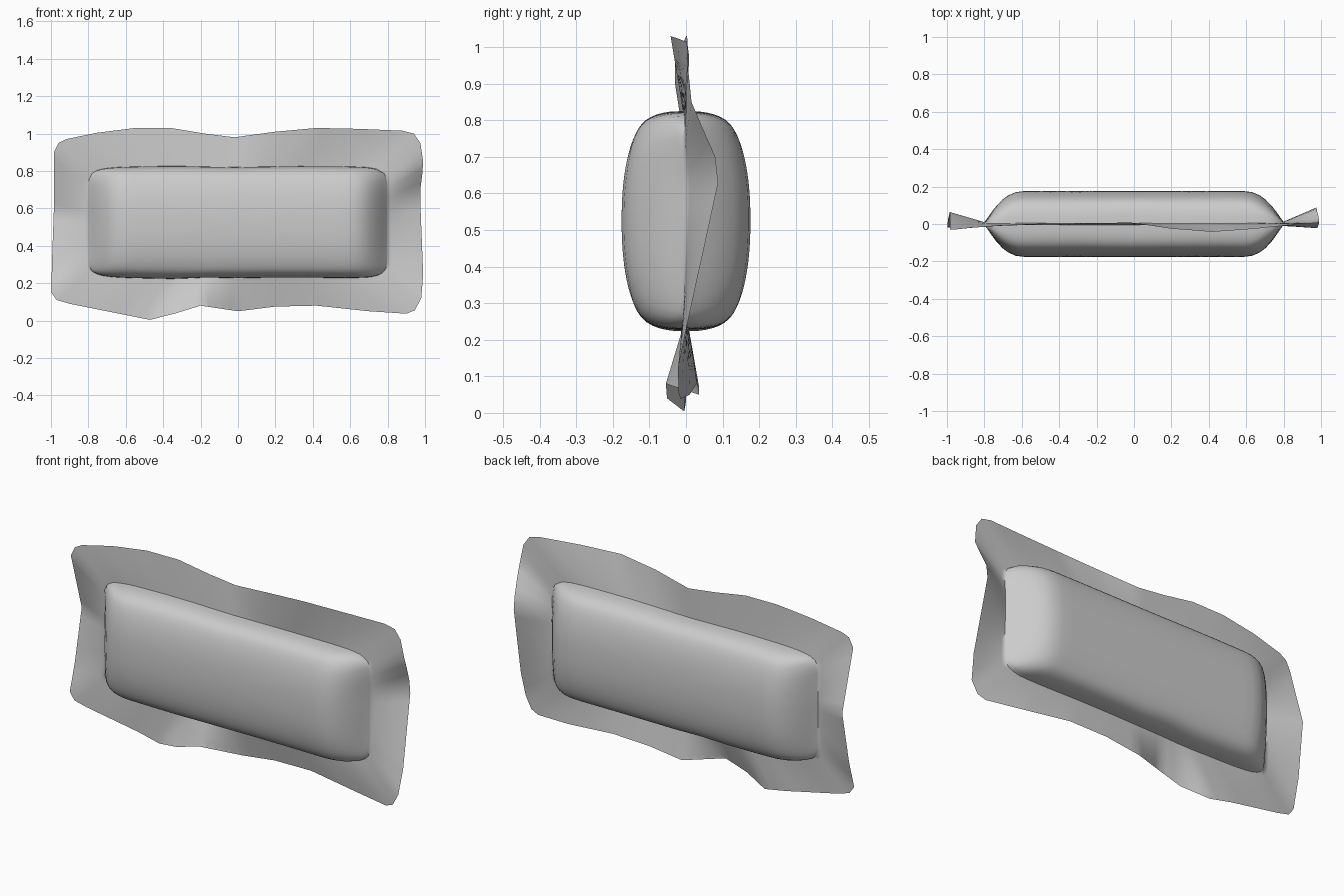
import bpy, bmesh, math

if "Cube" in bpy.data.objects:
    bpy.data.objects.remove(bpy.data.objects["Cube"])

MID = 0.525          # height of the pouch centre
HX, HZ = 0.80, 0.298  # half size of the padded area
DEPTH = 0.176        # half thickness of the padding

# Wavy outer edge of the flange, clockwise from top left: x, z, y
EDGE = [
    (-.985, .90, -.03), (-.96, .95, -.03), (-.92, .97, -.025), (-.75, 1.005, -.01),
    (-.55, 1.03, 0), (-.36, 1.03, .003), (-.18, 1.0, .005), (-.02, .98, .008),
    (.2, 1.01, -.025), (.42, 1.03, -.042), (.65, 1.025, -.025), (.88, 1.015, 0),
    (.94, 1.0, .004), (.975, .95, .005), (.99, .85, .015), (.985, .78, .045),
    (.975, .70, .08), (.975, .63, .088), (.98, .5, .06), (.99, .25, .005),
    (.98, .12, -.022), (.945, .055, -.02), (.9, .037, -.015), (.7, .05, .01),
    (.42, .08, .03), (.2, .075, .035), (0, .05, .035), (-.2, .08, -.055),
    (-.33, .04, -.052), (-.47, .004, -.005), (-.6, .03, 0), (-.9, .09, -.015),
    (-.97, .11, -.02), (-.998, .15, -.02), (-.995, .3, .02), (-.985, .58, .064),
]


def subdivide(points, step=0.045):
    """Split the long edges of a closed outline."""
    out = []
    for a, b in zip(points, points[1:] + points[:1]):
        n = max(1, round(math.dist(a, b) / step))
        out += [tuple(p + (q - p) * i / n for p, q in zip(a, b)) for i in range(n)]
    return out


def seam_point(x, z):
    """Matching point on the rounded rectangle around the padding."""
    u, v = x / 0.985, (z - MID) / 0.48
    k = (abs(u) ** 11 + abs(v) ** 11) ** (-1 / 11)
    k *= 1 + 0.15 * (1 / k - 1)
    return u * k * HX, v * k * HZ


def padding(u, v, r):
    """Half thickness of the padding at a point, r = 1 at the seam."""
    tv = min(1, abs(v) / (HZ + 0.012))
    q = min(1, max(0, (HX + 0.005 - abs(u)) / 0.22))
    h = (1 - tv ** 2.2) ** 0.3 * (1 - (1 - q) ** 2.2)
    return DEPTH * h * max(0, 1 - r ** 24) ** 0.4


outer = subdivide(EDGE)
n = len(outer)
seam = [seam_point(x, z) for x, z, y in outer]
bm = bmesh.new()


def ring(coords):
    return [bm.verts.new(c) for c in coords]


def bridge(a, b, side):
    for i in range(n):
        j = (i + 1) % n
        f = (a[i], a[j], b[j], b[i])
        bm.faces.new(f if side < 0 else f[::-1])


# Front and back layers share the outer edge
rim = ring([(x, y, z) for x, z, y in outer])
for side in (-1, 1):
    last = rim
    # Flat flange
    for t in (0.2, 0.45, 0.7, 0.9, 1.0):
        new = ring([(x + (u - x) * t, y * (1 - 0.92 * t) + side * 0.005 * t,
                     z + (v + MID - z) * t)
                    for (x, z, y), (u, v) in zip(outer, seam)])
        bridge(last, new, side)
        last = new
    # Bulging padding
    for r in (.995, .985, .97, .95, .92, .88, .84, .79, .73, .65, .55, .4, .25, .1):
        new = ring([(u * r, y * 0.08 * r ** 12 + side * (0.005 * r ** 12 + padding(u * r, v * r, r)),
                     MID + v * r) for (x, z, y), (u, v) in zip(outer, seam)])
        bridge(last, new, side)
        last = new
    tip = bm.verts.new((0, side * DEPTH, MID))
    for i in range(n):
        f = (last[i], last[(i + 1) % n], tip)
        bm.faces.new(f if side < 0 else f[::-1])

bmesh.ops.recalc_face_normals(bm, faces=bm.faces)
mesh = bpy.data.meshes.new("padded_wrapper")
bm.to_mesh(mesh)
bm.free()
obj = bpy.data.objects.new("padded_wrapper", mesh)
bpy.context.collection.objects.link(obj)
bpy.context.view_layer.objects.active = obj
obj.select_set(True)
bpy.ops.object.shade_smooth_by_angle(angle=math.radians(60))
